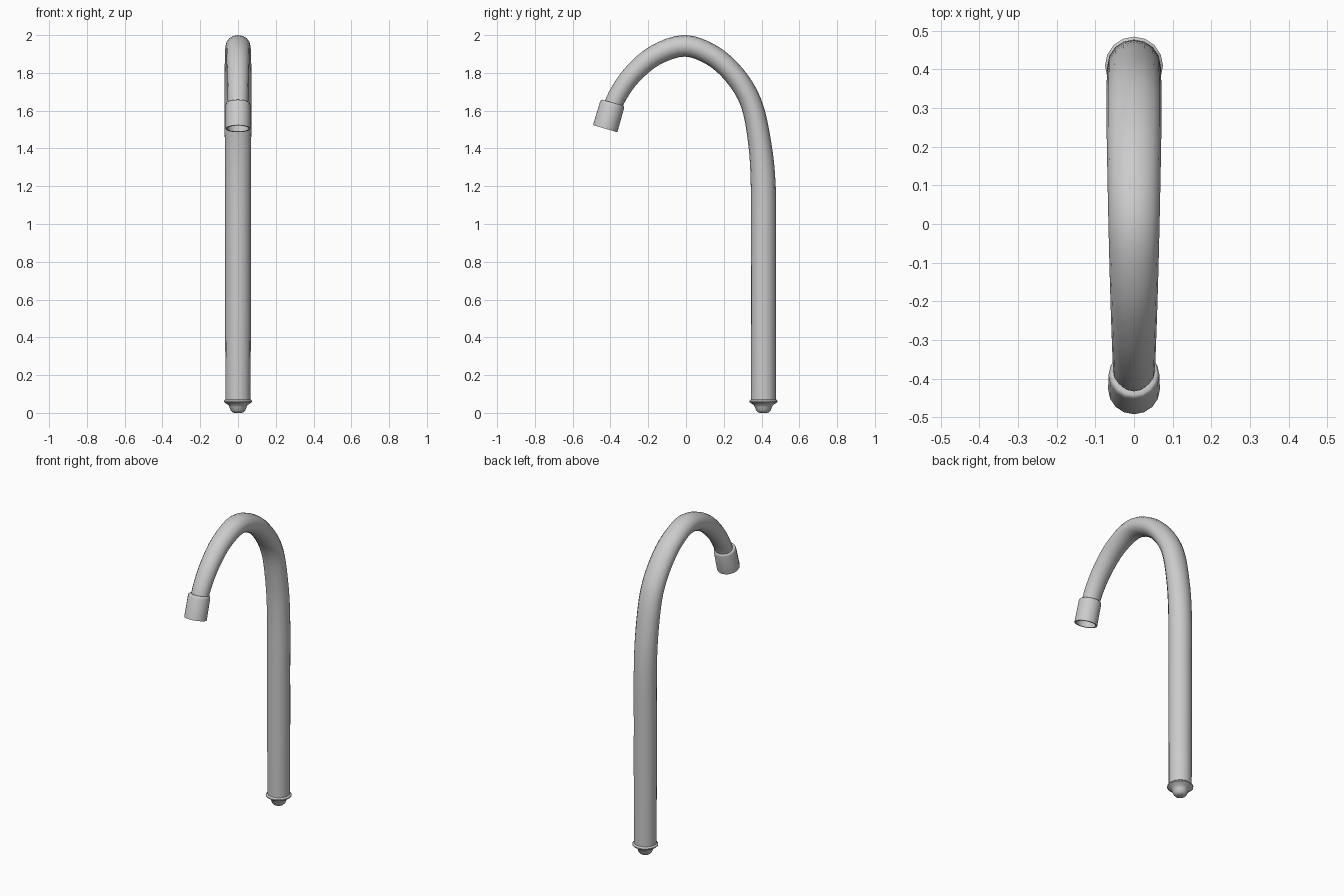
import bpy, bmesh, math
from mathutils import Vector

if "Cube" in bpy.data.objects:
    bpy.data.objects.remove(bpy.data.objects["Cube"])

SIDES = 16


def loft(name, rings, cap_start=False, cap_end=False):
    """Skin rings of (centre, normal in the yz plane, radius in plane, radius in x)."""
    bm = bmesh.new()
    loops = []
    for c, n, rn, rx in rings:
        loop = []
        for i in range(SIDES):
            a = 2 * math.pi * i / SIDES
            loop.append(bm.verts.new(c + n * rn * math.sin(a) + Vector((rx * math.cos(a), 0, 0))))
        loops.append(loop)
    for a, b in zip(loops, loops[1:]):
        for i in range(SIDES):
            j = (i + 1) % SIDES
            bm.faces.new((a[i], a[j], b[j], b[i]))
    if cap_start:
        bm.faces.new(loops[0])
    if cap_end:
        bm.faces.new(loops[-1])
    bmesh.ops.recalc_face_normals(bm, faces=bm.faces)
    mesh = bpy.data.meshes.new(name)
    bm.to_mesh(mesh)
    bm.free()
    ob = bpy.data.objects.new(name, mesh)
    bpy.context.collection.objects.link(ob)
    bpy.context.view_layer.objects.active = ob
    ob.select_set(True)
    bpy.ops.object.shade_smooth_by_angle(angle=math.radians(40))
    ob.select_set(False)
    return ob


def lathe(name, origin, axis, profile, **caps):
    """Turn a (distance along axis, radius) profile around an axis in the yz plane."""
    axis = Vector(axis).normalized()
    n = Vector((0, -axis.z, axis.y))
    return loft(name, [(Vector(origin) + axis * d, n, r, r) for d, r in profile], **caps)


def catmull(p, q, r, s, t):
    return [0.5 * (2 * b + (c - a) * t + (2 * a - 5 * b + 4 * c - d) * t * t
                   + (3 * b - a - 3 * c + d) * t ** 3) for a, b, c, d in zip(p, q, r, s)]


# Curved tube: y, z, in-plane radius, sideways radius
keys = [(0.41, 0.065, 0.066, 0.066), (0.41, 0.45, 0.067, 0.068), (0.41, 0.85, 0.067, 0.068),
        (0.409, 1.2, 0.066, 0.069), (0.39, 1.43, 0.061, 0.070), (0.345, 1.64, 0.057, 0.071),
        (0.255, 1.79, 0.056, 0.071), (0.135, 1.895, 0.056, 0.069), (-0.01, 1.943, 0.057, 0.066),
        (-0.165, 1.892, 0.055, 0.062), (-0.285, 1.79, 0.052, 0.058), (-0.362, 1.68, 0.050, 0.055),
        (-0.395, 1.60, 0.049, 0.053)]
pts = []
for i in range(len(keys) - 1):
    quad = (keys[max(i - 1, 0)], keys[i], keys[i + 1], keys[min(i + 2, len(keys) - 1)])
    pts += [catmull(*quad, k / 4) for k in range(4)]
pts.append(keys[-1])
rings = []
for i, (y, z, rn, rx) in enumerate(pts):
    a, b = pts[max(i - 1, 0)], pts[min(i + 1, len(pts) - 1)]
    t = Vector((0, b[0] - a[0], b[1] - a[1])).normalized()
    rings.append((Vector((0, y, z)), Vector((0, -t.z, t.y)), rn, rx))
loft("curved_tube", rings, cap_start=True, cap_end=True)

# Hollow nozzle at the spout end
lathe("nozzle", (0, -0.388, 1.642), (0, -0.28, -0.96),
      [(0.0, 0.046), (0.0, 0.058), (0.004, 0.063), (0.014, 0.066), (0.143, 0.067),
       (0.143, 0.058), (0.09, 0.056)], cap_end=True)

# Flared flange and rounded plug at the foot
lathe("foot", (0, 0.41, 0), (0, 0, 1),
      [(0.0, 0.018), (0.004, 0.030), (0.014, 0.039), (0.030, 0.045), (0.042, 0.051),
       (0.050, 0.064), (0.058, 0.075), (0.064, 0.075), (0.072, 0.066)],
      cap_start=True, cap_end=True)
